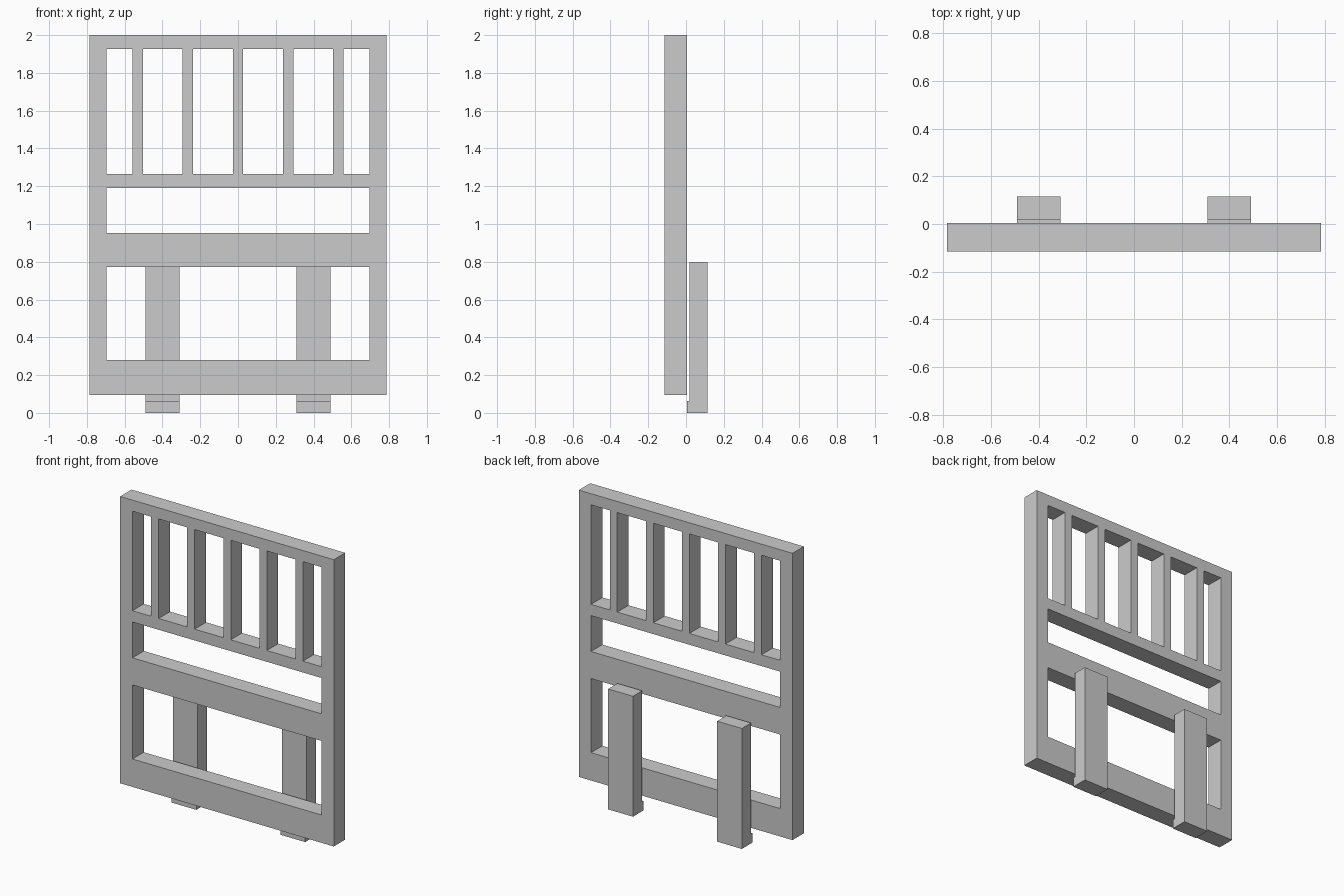
import bpy
from mathutils import Matrix

if "Cube" in bpy.data.objects:
    bpy.data.objects.remove(bpy.data.objects["Cube"])


def plate(name, loops, thickness, matrix):
    """Extrude a flat outline (further loops are holes) and convert it to a mesh."""
    cu = bpy.data.curves.new(name, 'CURVE')
    cu.dimensions = '2D'
    cu.fill_mode = 'BOTH'
    cu.extrude = thickness / 2
    for pts in loops:
        sp = cu.splines.new('POLY')
        sp.points.add(len(pts) - 1)
        for p, (u, v) in zip(sp.points, pts):
            p.co = (u, v, 0, 1)
        sp.use_cyclic_u = True
    ob = bpy.data.objects.new(name, cu)
    ob.matrix_world = matrix
    bpy.context.collection.objects.link(ob)
    bpy.ops.object.select_all(action='DESELECT')
    ob.select_set(True)
    bpy.context.view_layer.objects.active = ob
    bpy.ops.object.convert(target='MESH')
    ob = bpy.context.object
    # weld the caps to the sides
    bpy.ops.object.mode_set(mode='EDIT')
    bpy.ops.mesh.select_all(action='SELECT')
    bpy.ops.mesh.remove_doubles(threshold=0.0001)
    bpy.ops.mesh.normals_make_consistent(inside=False)
    bpy.ops.object.mode_set(mode='OBJECT')
    bpy.ops.object.shade_flat()
    return ob


def rect(x0, x1, z0, z1):
    return [(x0, z0), (x1, z0), (x1, z1), (x0, z1)]


# Barred frame: outline, two wide openings, six gaps between five bars
W, IN, BAR, STEP = 0.785, 0.695, 0.055, 0.265
loops = [rect(-W, W, 0.095, 2.0),
         rect(-IN, IN, 0.28, 0.772),
         rect(-IN, IN, 0.952, 1.19)]
bars = [STEP * i for i in range(-2, 3)]
starts = [-IN] + [b + BAR / 2 for b in bars]
ends = [b - BAR / 2 for b in bars] + [IN]
loops += [rect(a, b, 1.265, 1.926) for a, b in zip(starts, ends)]
Y0, Y1 = -0.115, 0.004
plate("barred_frame", loops, Y1 - Y0,
      Matrix.Translation((0, (Y0 + Y1) / 2, 0)) @ Matrix(
          ((1, 0, 0, 0), (0, 0, -1, 0), (0, 1, 0, 0), (0, 0, 0, 1))))

# Rear posts with a small lip at the foot
profile = [(0.115, 0), (0.115, 0.8), (0.018, 0.8), (0.018, 0.062),
           (0.004, 0.062), (0.004, 0)]
for side, x in (("left", -0.4), ("right", 0.4)):
    plate(side + "_rear_post", [profile], 0.182,
          Matrix.Translation((x, 0, 0)) @ Matrix(
              ((0, 0, 1, 0), (1, 0, 0, 0), (0, 1, 0, 0), (0, 0, 0, 1))))
